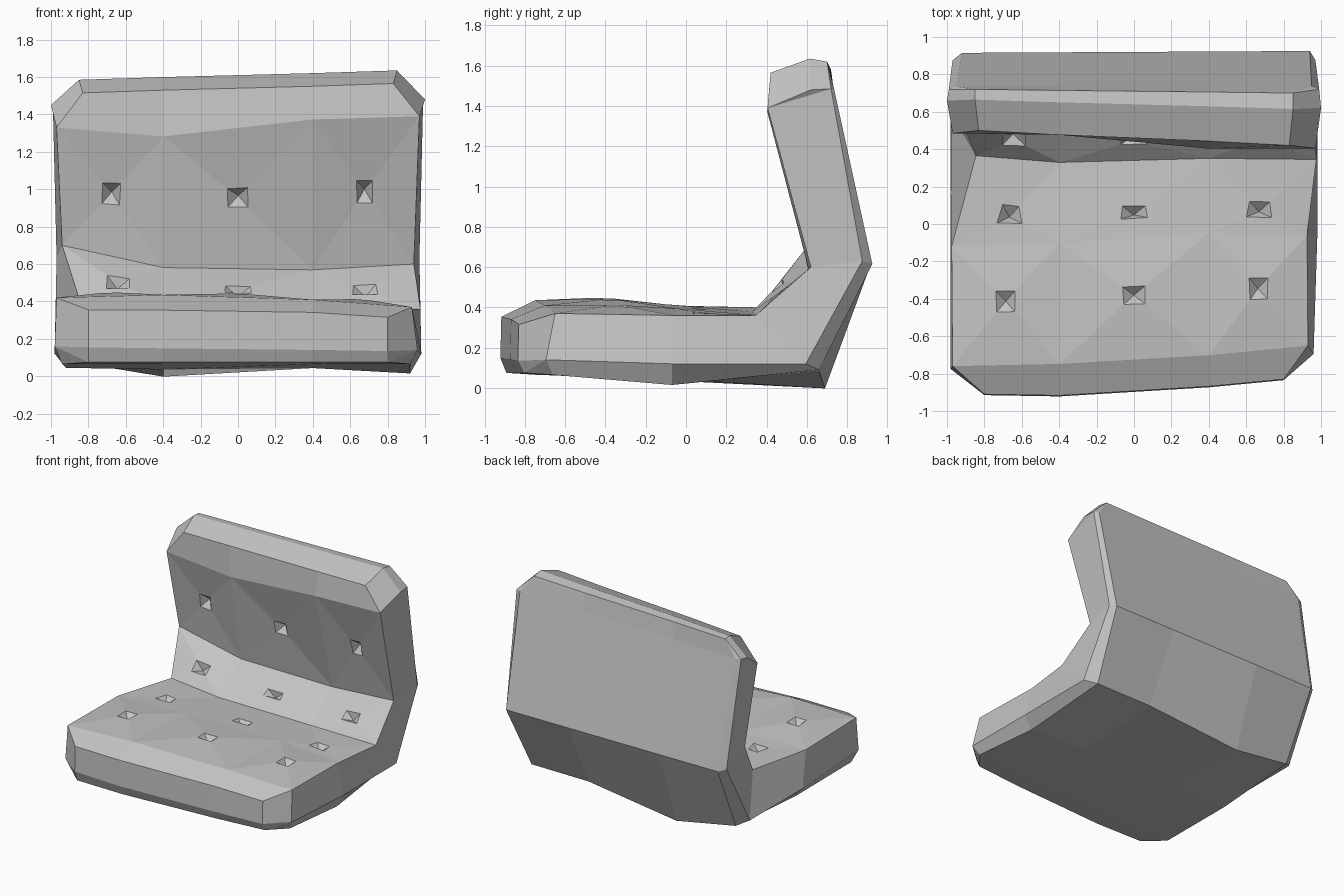
import bpy
import bmesh
from mathutils import Vector

cube = bpy.data.objects.get("Cube")
if cube:
    bpy.data.objects.remove(cube, do_unlink=True)

# Side profile: y, z, half width, and how y and z lean from right to left.
# The first five points are the tufted side.
PROFILE = {
    "seat_front": (-.705, .395, .95, .055, -.025),
    "seat_mid": (-.09, .385, .95, .03, -.025),
    "seat_rear": (.355, .38, .91, -.01, -.02),
    "crease": (.61, .65, .94, .01, -.05),
    "back_brow": (.445, 1.36, .97, -.04, .03),
    "top_front": (.46, 1.54, .83, -.04, .025),
    "top_ridge": (.64, 1.61, .85, -.025, .025),
    "top_rear": (.71, 1.6, .85, -.01, .02),
    "back_upper": (.735, 1.47, .95, 0, .015),
    "knee": (.92, .615, .93, .005, 0),
    "heel": (.66, .085, .9, 0, .005),
    "belly": (-.07, .03, .92, 0, -.015),
    "toe_under": (-.7, .065, .93, .04, 0),
    "toe_low": (-.845, .075, .8, .04, 0),
    "front_low": (-.875, .145, .8, .04, -.01),
    "front_high": (-.87, .335, .8, .04, -.02),
}
TUFTED = 5

# Corner points of the side panels, laid out the same way
SIDE = {
    "side_top": (.64, 1.465, 1, -.02, .015),
    "side_upper": (.72, 1.47, .99, 0, .015),
    "side_knee": (.875, .63, .97, 0, 0),
    "side_heel": (.595, .12, .98, 0, 0),
    "side_belly": (-.07, .12, .98, 0, 0),
    "side_toe": (-.735, .15, .97, .04, -.01),
}

# Side point that closes each bevelled profile point
BEVEL = {
    "top_front": "back_brow", "top_ridge": "side_top",
    "top_rear": "side_upper", "back_upper": "side_upper",
    "knee": "side_knee", "heel": "side_heel", "belly": "side_belly",
    "toe_under": "side_toe", "toe_low": "side_toe",
    "front_low": "side_toe", "front_high": "seat_front",
}

SIDE_PANELS = [
    ("seat_front", "seat_mid", "side_belly", "side_toe"),
    ("seat_mid", "seat_rear", "side_heel", "side_belly"),
    ("seat_rear", "crease", "side_knee", "side_heel"),
    ("crease", "back_brow", "side_upper", "side_knee"),
    ("back_brow", "side_top", "side_upper"),
]

# Uneven padding: y and z offsets on the two inner columns
PADDING = {
    "seat_front": ((-.02, .03), (-.02, .025)),
    "seat_mid": ((0, .02), (.03, .02)),
    "seat_rear": ((-.03, -.01), (0, -.01)),
    "crease": ((0, -.09), (0, -.06)),
    "back_brow": ((.015, -.065), (-.025, 0)),
    "heel": ((.03, -.085), (0, 0)),
    "belly": ((0, 0), (0, .02)),
    "toe_low": ((-.03, 0), (-.015, 0)),
    "front_low": ((-.03, 0), (-.015, 0)),
    "front_high": ((-.03, .01), (-.015, .015)),
}

# Sideways drift of the seat points, which are not quite centred
DRIFT = {"seat_front": -.02, "seat_mid": -.025, "seat_rear": .065,
         "toe_under": -.01, "side_toe": -.01, "knee": .01}

# Centre lift and y shift of the buttons in each tufted row
ROWS = [(.03, .02), (0, -.08), (.01, -.03), (-.02, 0)]


def place(name, point, f):
    """Position a profile point at the width factor f."""
    y, z, w, lean_y, lean_z = point
    x = f * w + DRIFT.get(name, 0)
    return Vector((x, y + lean_y * f, z + lean_z * f))


def add_face(bm, verts):
    unique = list(dict.fromkeys(verts))
    if len(unique) > 2:
        bm.faces.new(unique)


def add_tuft(bm, corners, lift, shift, size=.075, depth=.05):
    """Fold a panel towards a pinched button near its middle."""
    a, b, c, d = [v.co for v in corners]
    normal = (c - a).cross(d - b).normalized()
    along = ((c + d) - (a + b)).normalized()
    centre = (a + b + c + d) / 4 + normal * lift + along * shift
    rim = [bm.verts.new(centre + (v.co - centre).normalized() * size)
           for v in corners]
    pit = bm.verts.new(centre - normal * depth)
    for i in range(4):
        j = (i + 1) % 4
        add_face(bm, [corners[i], corners[j], rim[j], rim[i]])
        add_face(bm, [rim[i], rim[j], pit])


bm = bmesh.new()

# Loft the profile across four columns
columns = []
for k, f in enumerate((-1, -.42, .42, 1)):
    col = {}
    for name, point in PROFILE.items():
        co = place(name, point, f)
        if k in (1, 2):
            dy, dz = PADDING.get(name, ((0, 0), (0, 0)))[k - 1]
            co = Vector((f * .95, co.y + dy, co.z + dz))
        col[name] = bm.verts.new(co)
    columns.append(col)

names = list(PROFILE)
for left, right in zip(columns, columns[1:]):
    for i, name in enumerate(names):
        nxt = names[(i + 1) % len(names)]
        quad = [left[name], right[name], right[nxt], left[nxt]]
        if i < TUFTED - 1:
            add_tuft(bm, quad, *ROWS[i])
        else:
            add_face(bm, quad)

# Bevels and side panels on both ends
for f, col in ((-1, columns[0]), (1, columns[-1])):
    side = {n: bm.verts.new(place(n, p, f)) for n, p in SIDE.items()}
    side.update({n: col[n] for n in names[:TUFTED]})
    for i in range(TUFTED - 1, len(names)):
        p, q = names[i], names[(i + 1) % len(names)]
        add_face(bm, [col[p], col[q],
                      side[BEVEL.get(q, q)], side[BEVEL.get(p, p)]])
    for panel in SIDE_PANELS:
        add_face(bm, [side[n] for n in panel])

bmesh.ops.recalc_face_normals(bm, faces=bm.faces[:])

mesh = bpy.data.meshes.new("tufted_seat_cushion")
bm.to_mesh(mesh)
bm.free()
cushion = bpy.data.objects.new("tufted_seat_cushion", mesh)
bpy.context.collection.objects.link(cushion)

# Plain grey upholstery
grey = bpy.data.materials.new("grey_upholstery")
grey.use_nodes = True
colour = (.55, .55, .55, 1)
grey.diffuse_color = colour
grey.node_tree.nodes["Principled BSDF"].inputs["Base Color"].default_value = colour
mesh.materials.append(grey)
